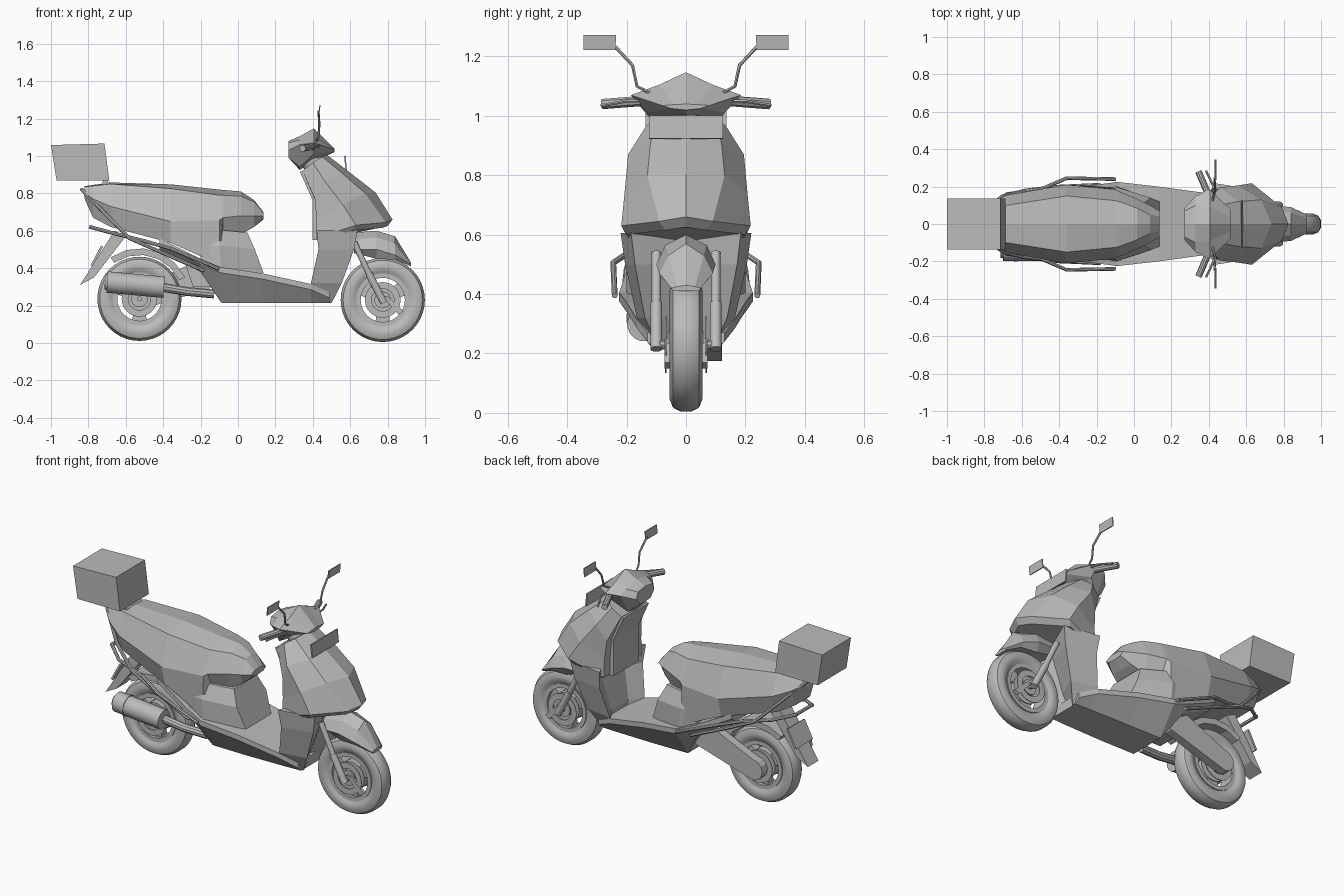
import bpy, bmesh
from math import sin, cos, pi, radians
from mathutils import Vector, Matrix

cube = bpy.data.objects.get("Cube")
if cube:
    bpy.data.objects.remove(cube, do_unlink=True)

grey = bpy.data.materials.new("plain grey")
grey.use_nodes = True
tone = (.5, .5, .5, 1)
grey.diffuse_color = tone
grey.node_tree.nodes["Principled BSDF"].inputs["Base Color"].default_value = tone


def finish(name, bm, smooth=False):
    """Turn a bmesh into a named, coloured object."""
    bmesh.ops.remove_doubles(bm, verts=bm.verts, dist=.0001)
    bmesh.ops.recalc_face_normals(bm, faces=bm.faces)
    mesh = bpy.data.meshes.new(name)
    bm.to_mesh(mesh)
    bm.free()
    mesh.materials.append(grey)
    obj = bpy.data.objects.new(name, mesh)
    bpy.context.collection.objects.link(obj)
    if smooth:
        bpy.ops.object.select_all(action="DESELECT")
        obj.select_set(True)
        bpy.context.view_layer.objects.active = obj
        bpy.ops.object.shade_smooth_by_angle(angle=radians(35))
    return obj


def skin(name, rings, closed=False, smooth=False):
    """Bridge equal rings of points; cap the ends unless closed."""
    bm = bmesh.new()
    loops = [[bm.verts.new(p) for p in ring] for ring in rings]
    count = len(loops[0])
    pairs = list(zip(loops, loops[1:]))
    if closed:
        pairs.append((loops[-1], loops[0]))
    else:
        bm.faces.new(loops[0])
        bm.faces.new(loops[-1])
    for a, b in pairs:
        for i in range(count):
            j = (i + 1) % count
            bm.faces.new((a[i], a[j], b[j], b[i]))
    return finish(name, bm, smooth)


def shell(name, halves):
    """Loft half sections that run from centre line to centre line."""
    return skin(name, [half + [(x, -y, z) for x, y, z in half[-2:0:-1]] for half in halves])


def stations(name, table):
    """Loft (y, z) half sections placed along x."""
    shell(name, [[(x, y, z) for y, z in half] for x, half in table])


def tube(name, points, radius, sides=8):
    """Sweep a round bar along a few points."""
    pts = [Vector(p) for p in points]
    rings = []
    for i, p in enumerate(pts):
        way = (pts[min(i + 1, len(pts) - 1)] - pts[max(i - 1, 0)]).normalized()
        side = way.cross(Vector((.1, .2, 1))).normalized()
        up = side.cross(way)
        rings.append([p + radius * (side * cos(a) + up * sin(a))
                      for a in (2 * pi * k / sides for k in range(sides))])
    return skin(name, rings, smooth=True)


def lathe(name, hub, profile, steps=32):
    """Turn a closed (radius, y) profile about a wheel axle."""
    x, z = hub
    return skin(name, [[(x + r * cos(a), y, z + r * sin(a)) for r, y in profile]
                       for a in (2 * pi * k / steps for k in range(steps))], True, True)


def slab(name, outline, low, high):
    """Extrude an (x, z) outline across y."""
    return skin(name, [[(x, y, z) for x, z in outline] for y in (low, high)])


def block(name, centre, size, pitch=0):
    bm = bmesh.new()
    place = Matrix.Translation(centre) @ Matrix.Rotation(radians(pitch), 4, "Y")
    bmesh.ops.create_cube(bm, size=1, matrix=place @ Matrix.Diagonal((*size, 1)))
    return finish(name, bm)


def both(points):
    """Yield a path for the left side and its mirror for the right."""
    for label, s in (("left", 1), ("right", -1)):
        yield label, s, [(x, y * s, z) for x, y, z in points]


# Wheels: tyre, rim, hub, brake discs and three broad spokes
front_hub, rear_hub = (.774, .23), (-.527, .236)
for end, hub in (("front", front_hub), ("rear", rear_hub)):
    tread = [(.135, .035), (.16, .05), (.185, .055), (.212, .044), (.225, .02)]
    lathe(end + "_tyre", hub, tread + [(r, -y) for r, y in reversed(tread)], 40)
    lathe(end + "_rim", hub, [(.118, .045), (.142, .045), (.142, -.045), (.118, -.045)])
    tube(end + "_hub_plate", [(hub[0], -.03, hub[1]), (hub[0], .03, hub[1])], .085, 24)
    tube(end + "_hub", [(hub[0], -.06, hub[1]), (hub[0], .06, hub[1])], .045, 16)
    tube(end + "_axle", [(hub[0], -.11, hub[1]), (hub[0], .11, hub[1])], .014)
    for y in (-.07, .066):
        lathe(end + "_brake_disc", hub, [(.06, y), (.095, y), (.095, y + .004), (.06, y + .004)])
    for k in range(3):
        a = 2 * pi * k / 3 + pi / 6
        reach = [(.03, -.9), (.125, -.32), (.125, .32), (.03, .9)]
        slab(end + "_spoke", [(hub[0] + r * cos(a + t), hub[1] + r * sin(a + t))
                              for r, t in reach], -.025, .025)

# Front fork, calipers and mudguard
for label, s, path in both([(.62, .1, .54), (.7, .1, .37), (.78, .1, .215)]):
    tube(label + "_fork_leg", path[:2], .016, 12)
    tube(label + "_fork_slider", path[1:], .02, 12)
    slab(label + "_caliper", [(.77, .25), (.8, .25), (.885, .17), (.86, .15)], s * .052, s * .072)
stations("front_mudguard", [
    (.62, [(0, .59), (.07, .55), (.1, .5), (.06, .48), (0, .48)]),
    (.74, [(0, .6), (.07, .565), (.1, .5), (.075, .45), (0, .46)]),
    (.84, [(0, .57), (.06, .53), (.09, .47), (.07, .445), (0, .45)]),
    (.925, [(0, .43), (.03, .425), (.05, .42), (.04, .41), (0, .41)])])

# Front fairing with glove box, leg shield and front plate
shell("front_fairing", [
    [(.34, 0, .917), (.345, .12, .92), (.4, .135, .965), (.45, .1, .995), (.473, 0, 1.008)],
    [(.41, 0, .765), (.41, .165, .775), (.46, .195, .87), (.56, .12, .905), (.6, 0, .91)],
    [(.42, 0, .66), (.42, .175, .66), (.56, .207, .74), (.68, .13, .8), (.735, 0, .805)],
    [(.42, 0, .56), (.42, .18, .56), (.63, .218, .63), (.79, .09, .645), (.826, 0, .66)],
    [(.44, 0, .55), (.44, .17, .55), (.61, .2, .6), (.77, .07, .615), (.8, 0, .625)]])
slab("glove_box", [(.33, .917), (.398, .765), (.398, .55), (.5, .55), (.5, .9)], -.12, .12)
shell("leg_shield", [
    [(xb + .06, 0, z), (xb + .06, y * .5, z), (xb + .01, y, z), (xf, y * .84, z), (xf - .06, 0, z)]
    for xb, xf, y, z in ((.41, .64, .22, .605), (.42, .62, .205, .5),
                         (.38, .555, .165, .32), (.4, .5, .105, .213))])
block("front_plate", (.575, 0, .962), (.008, .25, .078), -6)

# Floorboard sweeping up under the rear body
stations("floorboard", [
    (x, [(0, top), (y, top), (y, top - .03), (low, bottom), (0, bottom)])
    for x, top, y, low, bottom in ((-.42, .56, .17, .12, .5), (-.2, .45, .21, .17, .38),
                                   (-.09, .405, .225, .11, .215), (.13, .372, .2, .11, .213),
                                   (.39, .315, .165, .105, .213), (.49, .27, .13, .1, .213))])

# Seat with tail and side panels, and the body below its front
stations("seat_and_tail", [
    (-.82, [(0, .838), (.05, .835), (.07, .8), (.04, .77), (0, .77)]),
    (-.775, [(0, .845), (.07, .84), (.11, .77), (.07, .67), (0, .67)]),
    (-.68, [(0, .858), (.1, .85), (.155, .73), (.11, .62), (0, .62)]),
    (-.36, [(0, .848), (.15, .825), (.21, .65), (.18, .535), (0, .535)]),
    (-.1, [(0, .82), (.125, .79), (.185, .655), (.195, .42), (0, .42)]),
    (-.08, [(0, .818), (.12, .79), (.175, .67), (.14, .6), (0, .6)]),
    (.015, [(0, .81), (.085, .785), (.135, .68), (.1, .58), (0, .58)]),
    (.085, [(0, .765), (.05, .755), (.1, .68), (.075, .62), (0, .62)]),
    (.136, [(0, .7), (.04, .695), (.07, .68), (.05, .665), (0, .66)])])
shell("under_seat_body", [
    [(-.2, 0, .61), (-.2, .15, .61), (-.2, .18, .52), (-.2, .18, .42), (-.2, 0, .42)],
    [(-.1, 0, .61), (-.1, .165, .605), (-.1, .2, .52), (-.09, .2, .39), (-.09, 0, .39)],
    [(.05, 0, .59), (.05, .11, .59), (.09, .14, .5), (.136, .12, .375), (.136, 0, .375)]])

# Luggage box on its rack
slab("luggage_box", [(-1, 1.058), (-.714, 1.066), (-.688, .868), (-.97, .868)], -.137, .137)
slab("luggage_rack", [(-.72, .87), (-.7, .87), (-.67, .83), (-.74, .83)], -.07, .07)

# Side rails running from the tail to the floorboard
for label, s, path in both([(-.79, .07, .62), (-.68, .16, .59), (-.5, .185, .545),
                            (-.36, .245, .505), (-.1, .24, .395)]):
    tube(label + "_lower_rail", path, .01)
for label, s, path in both([(-.835, .05, .82), (-.7, .15, .68), (-.58, .18, .56),
                            (-.4, .2, .48), (-.18, .21, .385)]):
    tube(label + "_upper_rail", path, .01)
tube("tail_crossbar", [(-.835, -.05, .82), (-.835, .05, .82)], .01)
tube("lower_crossbar", [(-.785, -.08, .62), (-.785, .08, .62)], .01)

# Rear hanger, number plate and hugger
slab("rear_hanger", [(-.66, .6), (-.6, .57), (-.77, .35), (-.845, .31)], -.05, .05)
block("rear_plate", (-.755, 0, .465), (.012, .16, .12), 28)
arc = [radians(a) for a in range(25, 126, 20)]
slab("rear_hugger", [(rear_hub[0] + r * cos(a), rear_hub[1] + r * sin(a))
                     for r, turn in ((.27, 1), (.235, -1)) for a in arc[::turn]], -.07, .07)

# Engine, drive case and exhaust
slab("engine", [(-.28, .42), (-.1, .44), (-.08, .3), (-.24, .3)], -.07, .07)
case = [(-.2 + .085 * cos(a), .36 + .085 * sin(a)) for a in (-pi / 2 + pi * k / 6 for k in range(7))]
case += [(-.53 + .062 * cos(a), .237 + .062 * sin(a)) for a in (pi / 2 + pi * k / 6 for k in range(7))]
slab("drive_case", case, .072, .122)
tube("muffler", [(-.7, -.14, .325), (-.68, -.14, .324), (-.42, -.14, .3), (-.395, -.14, .298)], .058, 16)
tube("muffler_cap", [(-.712, -.14, .326), (-.69, -.14, .325)], .042, 16)
tube("muffler_band", [(-.64, -.14, .32), (-.625, -.14, .319)], .062, 16)
tube("exhaust_pipe", [(-.42, -.13, .3), (-.27, -.12, .275), (-.13, -.1, .262)], .024, 10)

# Handlebar cowl with grips, levers and mirrors
stations("handlebar_cowl", [
    (.27, [(0, 1.08), (.07, 1.07), (.085, 1.03), (.05, .99), (0, .99)]),
    (.33, [(0, 1.105), (.1, 1.085), (.15, 1.06), (.08, .94), (0, .925)]),
    (.405, [(0, 1.147), (.09, 1.105), (.185, 1.07), (.13, 1.01), (0, .97)]),
    (.515, [(0, 1.04), (.04, 1.038), (.08, 1.035), (.05, 1.025), (0, 1.02)])])
tube("steering_column", [(.38, 0, 1), (.44, 0, .9)], .06, 12)
for label, s, path in both([(.4, .15, 1.05), (.345, .28, 1.04)]):
    tube(label + "_grip", path, .018, 10)
for label, s, path in both([(.43, .16, 1.05), (.425, .2, 1.05), (.385, .285, 1.035)]):
    tube(label + "_lever", path, .006, 6)
for label, s, path in both([(.415, .11, 1.07), (.43, .165, 1.1), (.435, .18, 1.17), (.43, .245, 1.24)]):
    tube(label + "_mirror_stalk", path, .006, 6)
    skin(label + "_mirror", [[(x + d, s * y, z) for x, y, z in (
        (.435, .235, 1.272), (.435, .345, 1.272), (.43, .345, 1.222), (.43, .238, 1.222))]
        for d in (0, .006)])
